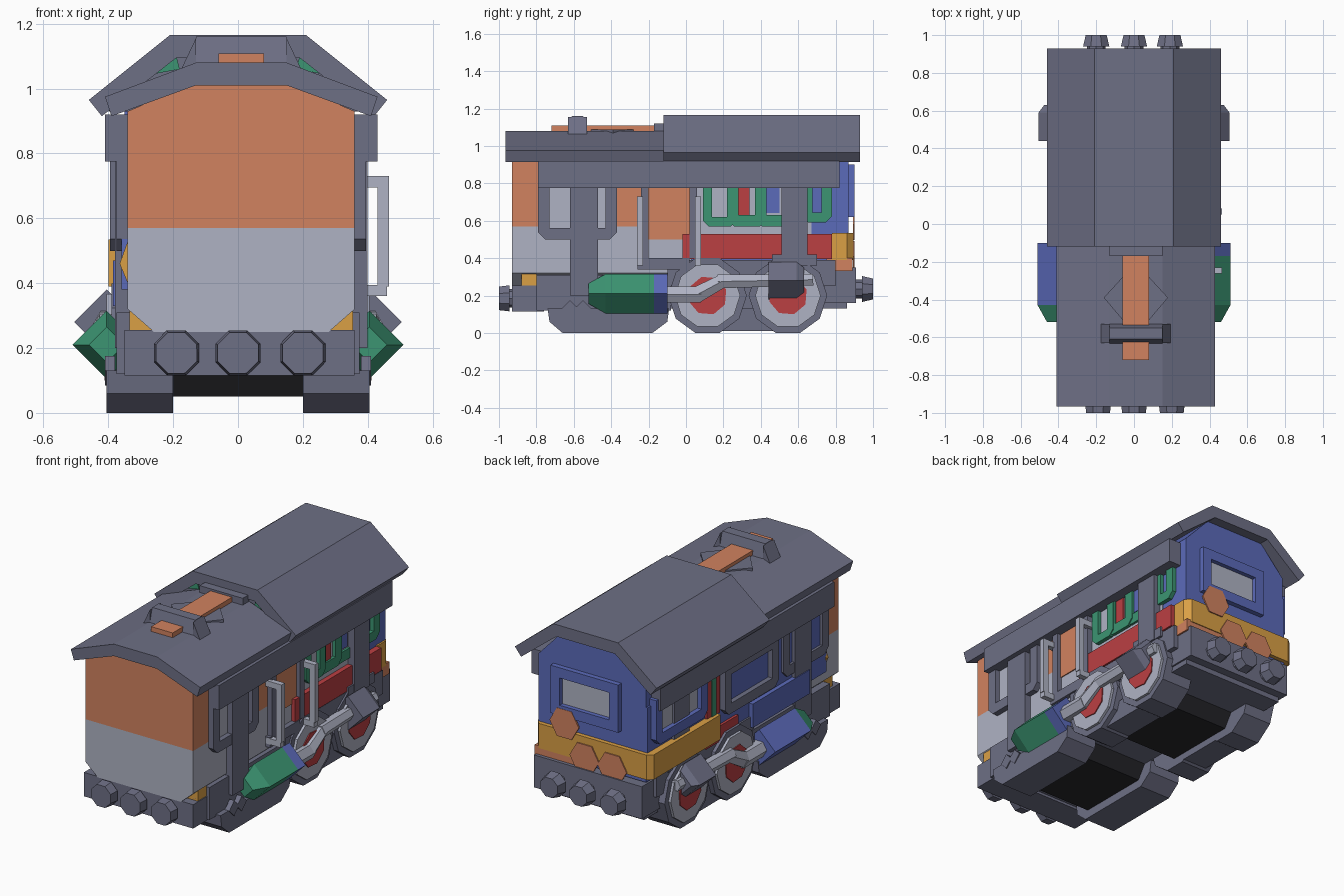
import bpy, bmesh, math
from mathutils import Vector

if "Cube" in bpy.data.objects:
    bpy.data.objects.remove(bpy.data.objects["Cube"])

COL = {"slate": (.155, .16, .235), "pale grey": (.43, .45, .55), "orange": (.64, .225, .115),
       "blue": (.105, .145, .49), "green": (.045, .30, .17), "red": (.50, .05, .055),
       "amber": (.70, .35, .06), "black": (.02, .02, .024)}
MAT = {}
for n, c in COL.items():
    MAT[n] = bpy.data.materials.new(n)
    MAT[n].diffuse_color = (*c, 1)


def finish(name, bm, col):
    bmesh.ops.recalc_face_normals(bm, faces=bm.faces)
    me = bpy.data.meshes.new(name)
    bm.to_mesh(me)
    bm.free()
    me.materials.append(MAT[col])
    ob = bpy.data.objects.new(name, me)
    bpy.context.collection.objects.link(ob)
    return ob


def box(name, x, y, z, col):
    bm = bmesh.new()
    bmesh.ops.create_cube(bm, size=1)
    for v in bm.verts:
        v.co = [(min(r) + max(r)) / 2 + c * (max(r) - min(r)) for r, c in zip((x, y, z), v.co)]
    return finish(name, bm, col)


def prism(name, pts, axis, a, b, col):
    """Extrude a 2D profile: axis 'y' takes (x,z) points, 'x' takes (y,z), 'z' takes (x,y)."""
    put = {"y": lambda p, t: (p[0], t, p[1]), "x": lambda p, t: (t, p[0], p[1]),
           "z": lambda p, t: (p[0], p[1], t)}[axis]
    bm = bmesh.new()
    f = bm.faces.new([bm.verts.new(put(p, a)) for p in pts])
    ext = bmesh.ops.extrude_face_region(bm, geom=[f])["geom"]
    d = Vector(put((0, 0), b - a))
    bmesh.ops.translate(bm, vec=d, verts=[v for v in ext if isinstance(v, bmesh.types.BMVert)])
    return finish(name, bm, col)


def ngon(cx, cy, r, n, rot=0.0):
    return [(cx + r * math.cos(rot + 2 * math.pi * i / n), cy + r * math.sin(rot + 2 * math.pi * i / n))
            for i in range(n)]


def tube(name, p, q, r1, r2, n, col, twist=0.0):
    """Tapered n-sided tube between two points lying in a constant-x plane."""
    p, q = Vector(p), Vector(q)
    d = (q - p).normalized()
    u = Vector((1, 0, 0))
    w = d.cross(u)
    bm = bmesh.new()
    rings = [[bm.verts.new(c + r * (math.cos(t) * u + math.sin(t) * w))
              for t in (twist + 2 * math.pi * i / n for i in range(n))] for c, r in ((p, r1), (q, r2))]
    bm.faces.new(rings[0])
    bm.faces.new(rings[1])
    for i in range(n):
        j = (i + 1) % n
        bm.faces.new((rings[0][i], rings[0][j], rings[1][j], rings[1][i]))
    return finish(name, bm, col)


def frame(name, x, y, z, w, col, top=True):
    """Rectangular frame (or U shape with cut corners) on a side wall."""
    c = w * .6
    prism(name + "_sill", [(y[0], z[0] + w), (y[0], z[0] + c), (y[0] + c, z[0]), (y[1] - c, z[0]),
                           (y[1], z[0] + c), (y[1], z[0] + w)], "x", min(x), max(x), col)
    if top:
        box(name + "_head", x, y, (z[1] - w, z[1]), col)
    for a in ((y[0], y[0] + w), (y[1] - w, y[1])):
        box(name + "_post", x, a, (z[0] + w, z[1]), col)


# Front body: pale lower part, orange upper part
prism("front_body_lower", [(-.34, .32), (-.26, .25), (.28, .25), (.36, .32), (.36, .57), (-.34, .57)],
      "y", -.93, .03, "pale grey")
prism("front_body_upper", [(-.34, .57), (.36, .57), (.36, .93), (.15, 1.02), (-.13, 1.02), (-.34, .93)],
      "y", -.93, .03, "orange")
for s in (-1, 1):
    prism("front_corner", [(.01 + s * .345, .25), (.01 + s * .345, .32), (.01 + s * .26, .25)],
          "y", -.88, -.80, "amber")

# Rear body
prism("rear_body", [(-.35, .36), (.35, .36), (.35, .93), (.19, 1.1), (-.19, 1.1), (-.35, .93)],
      "y", .03, .87, "blue")
prism("roof_step", [(-.40, .93), (.42, .93), (.19, 1.12), (-.19, 1.12)], "y", -.10, .03, "slate")
for s in (-1, 1):
    prism("step_gap", [(s * .18, 1.06), (s * .26, 1.045), (s * .19, 1.1)], "y", -.106, -.1, "green")

# Roofs
prism("front_roof", [(-.41, .975), (-.13, 1.08), (.15, 1.08), (.43, .975), (.41, .915), (.15, 1.01),
                     (-.13, 1.01), (-.39, .915)], "y", -.965, -.11, "slate")
prism("rear_roof", [(-.46, .965), (-.21, 1.165), (.21, 1.165), (.46, .965), (.42, .915), (.19, 1.095),
                    (-.19, 1.095), (-.42, .915)], "y", -.12, .93, "slate")

# Roof gear
box("roof_beam", (-.06, .08), (-.72, -.15), (1.07, 1.108), "orange")
prism("roof_saddle", [(-.64, 1.05), (-.52, 1.05), (-.55, 1.16), (-.61, 1.16)], "x", -.13, .15, "slate")
for s in (-1, 1):
    prism("saddle_end", [(.01 + s * .14, 1.05), (.01 + s * .19, 1.05), (.01 + s * .14, 1.155)],
          "y", -.63, -.53, "slate")
prism("roof_diamond", [(-.16, -.39), (-.05, -.52), (.07, -.52), (.18, -.39), (.07, -.27), (-.05, -.27)],
      "z", 1.05, 1.088, "slate")
box("roof_bracket", (-.13, .15), (-.17, -.11), (1.05, 1.12), "slate")

# Side beams and window framing on both sides
for s in (-1, 1):
    X = lambda a, b: (.01 + s * a, .01 + s * b)
    box("eave_beam", X(.33, .42), (-.79, .82), (.775, .92), "slate")
    frame("front_window", X(.34, .385), (-.79, -.37), (.50, .79), .06, "slate", False)
    box("front_column", X(.34, .39), (-.62, -.47), (.20, .78), "slate")
    box("front_window_pane", X(.34, .355), (-.73, -.43), (.56, .78), "pale grey")
    box("rear_column", X(.34, .39), (.51, .65), (.36, .78), "slate")
    box("rear_column_foot", X(.34, .385), (.46, .70), (.36, .42), "slate")

# Right side: door posts, red panel, green frames, rails
box("door_post", (.35, .39), (-.24, -.20), (.36, .78), "slate")
box("door_post_rear", (.35, .39), (.02, .06), (.40, .78), "slate")
box("door_step", (.35, .39), (-.26, .02), (.34, .40), "slate")
box("door_panel", (.35, .366), (-.20, .02), (.50, .78), "orange")
box("rear_side_lining", (.34, .356), (.05, .67), (.52, .78), "pale grey")
box("lower_panel", (.34, .385), (-.02, .78), (.395, .53), "red")
frame("side_frame_a", (.34, .38), (.09, .27), (.57, .80), .05, "green", False)
frame("side_frame_b", (.34, .375), (.22, .43), (.57, .80), .06, "green", False)
frame("side_frame_c", (.34, .37), (.37, .63), (.57, .80), .06, "green", False)
frame("side_frame_d", (.34, .375), (.62, .78), (.59, .78), .055, "green", False)
box("red_pane", (.34, .365), (.27, .34), (.62, .78), "red")
box("blue_pane", (.34, .362), (.43, .50), (.64, .78), "blue")
for y in (-.245, .065):
    box("hand_rail", (.43, .465), (y - .016, y + .016), (.39, .73), "pale grey")
    for z in (.375, .71):
        box("hand_rail_arm", (.35, .46), (y - .016, y + .016), (z - .015, z + .02), "pale grey")

# Left side: blue cladding and windows
box("left_cladding", (-.36, -.34), (-.79, .87), (.38, .80), "blue")
box("left_toolbox", (-.385, -.34), (-.60, -.07), (.33, .47), "blue")
frame("left_mid_window", (-.395, -.34), (-.30, .20), (.50, .79), .06, "slate")
box("left_mid_pane", (-.366, -.34), (-.24, .14), (.56, .73), "blue")
frame("left_rear_window", (-.395, -.34), (.36, .84), (.57, .84), .06, "blue")
box("left_rear_pane", (-.368, -.34), (.42, .78), (.63, .78), "pale grey")
box("left_red_strip", (-.375, -.34), (.22, .34), (.53, .78), "red")
box("left_green_strip", (-.38, -.34), (.26, .30), (.53, .78), "green")
box("left_low_panel", (-.375, -.34), (.05, .35), (.36, .45), "red")
prism("left_badge", [(-.34, .40), (-.365, .46), (-.34, .53)], "y", -.80, -.78, "amber")

# Rear wall window, bumper band and plates
for z in ((.62, .68), (.84, .90)):
    box("rear_window_rail", (-.19, .25), (.86, .90), z, "blue")
for x in ((-.19, -.13), (.19, .25)):
    box("rear_window_side", x, (.86, .90), (.62, .90), "blue")
box("rear_window_pane", (-.13, .19), (.86, .874), (.68, .84), "pale grey")
prism("rear_band", [(-.40, .25), (-.34, .25), (-.34, .78), (.36, .78), (.36, .86), (.33, .895), (-.37, .895),
                    (-.40, .87)], "z", .39, .535, "amber")
box("rear_under_plate", (.10, .36), (.75, .89), (.33, .40), "orange")
for x, z in ((.16, .58), (.03, .41), (-.15, .40)):
    prism("rear_hexagon", ngon(x, z, .095, 6), "y", .893, .902, "orange")

# Chassis, beams and buffers
box("chassis", (-.33, .34), (-.88, .86), (.13, .27), "slate")
box("front_beam", (-.35, .36), (-.93, -.76), (.115, .255), "slate")
box("rear_beam", (-.35, .35), (.74, .91), (.16, .35), "slate")
box("running_board", (-.37, .38), (-.10, .80), (.25, .39), "slate")
for s in (-1, 1):
    box("front_side_frame", (s * .33, s * .375), (-.80, -.08), (.12, .31), "slate")
for x in (-.19, 0, .20):
    tube("front_buffer_stem", (x, -.95, .185), (x, -.90, .185), .05, .05, 8, "slate")
    tube("front_buffer", (x, -1, .185), (x, -.945, .185), .068, .075, 8, "slate", .39)
    tube("rear_buffer_stem", (-x, .89, .235), (-x, .96, .235), .05, .05, 8, "slate")
    tube("rear_buffer", (-x, .94, .235), (-x, 1, .235), .075, .06, 8, "slate", .39)

# Bogies: low front skids, rear wheels, black undersides
for s in (-1, 1):
    prism("front_skid", [(-.74, .13), (-.73, .06), (-.66, 0), (-.18, 0), (-.10, .06), (-.09, .13)],
          "x", s * .20, s * .405, "slate")
    prism("rear_skid", [(.0, .13), (.06, .01), (.62, .01), (.70, .13)], "x", s * .20, s * .36, "slate")
    for y in (.115, .545):
        prism("wheel_tyre", ngon(y, .20, .21, 10, 0), "x", s * .20, s * .39, "slate")
        prism("wheel_ring", ngon(y, .20, .175, 10, 0), "x", s * .38, s * .405, "pale grey")
        prism("wheel_hub", ngon(y, .20, .105, 8, .31), "x", s * .38, s * .411, "red")
    for y in (-.62, -.55):
        prism("suspension_link", ngon(y, .13, .045, 4), "x", s * .38, s * .41, "slate")
for y in (-.42, .33):
    prism("bogie_underside", [(y - .28, .14), (y - .22, .05), (y + .22, .05), (y + .28, .14)],
          "x", -.2, .2, "black")

# Drive gear: diamond-section pistons, rods and crossheads
for s, main in ((1, "green"), (-1, "blue")):
    x = s * .405
    tube("piston_nose", (x, -.52, .21), (x, -.43, .21), .055, .105, 4, "green")
    tube("piston_body", (x, -.43, .21), (x, -.17, .21), .105, .105, 4, main)
    tube("piston_collar", (x, -.17, .21), (x, -.10, .21), .105, .105, 4, "blue")
    tube("rod_front", (x, -.10, .205), (x, .08, .205), .05, .05, 6, "pale grey")
    tube("rod_bend", (x, .06, .205), (x, .19, .275), .05, .042, 6, "pale grey")
    tube("rod_rear", (x, .17, .275), (x, .68, .285), .042, .035, 6, "pale grey")
    tube("crosshead", (x, .44, .28), (x, .59, .28), .10, .10, 4, "slate")
    tube("crosshead_cap", (x, .59, .28), (x, .63, .28), .10, .07, 4, "slate")
    box("crank_bracket", (s * .34, s * .40), (.44, .62), (.18, .35), "slate")

for m in bpy.data.materials:
    if m.users and not m.is_grease_pencil:
        m.use_nodes = True
        m.node_tree.nodes["Principled BSDF"].inputs["Base Color"].default_value = m.diffuse_color
